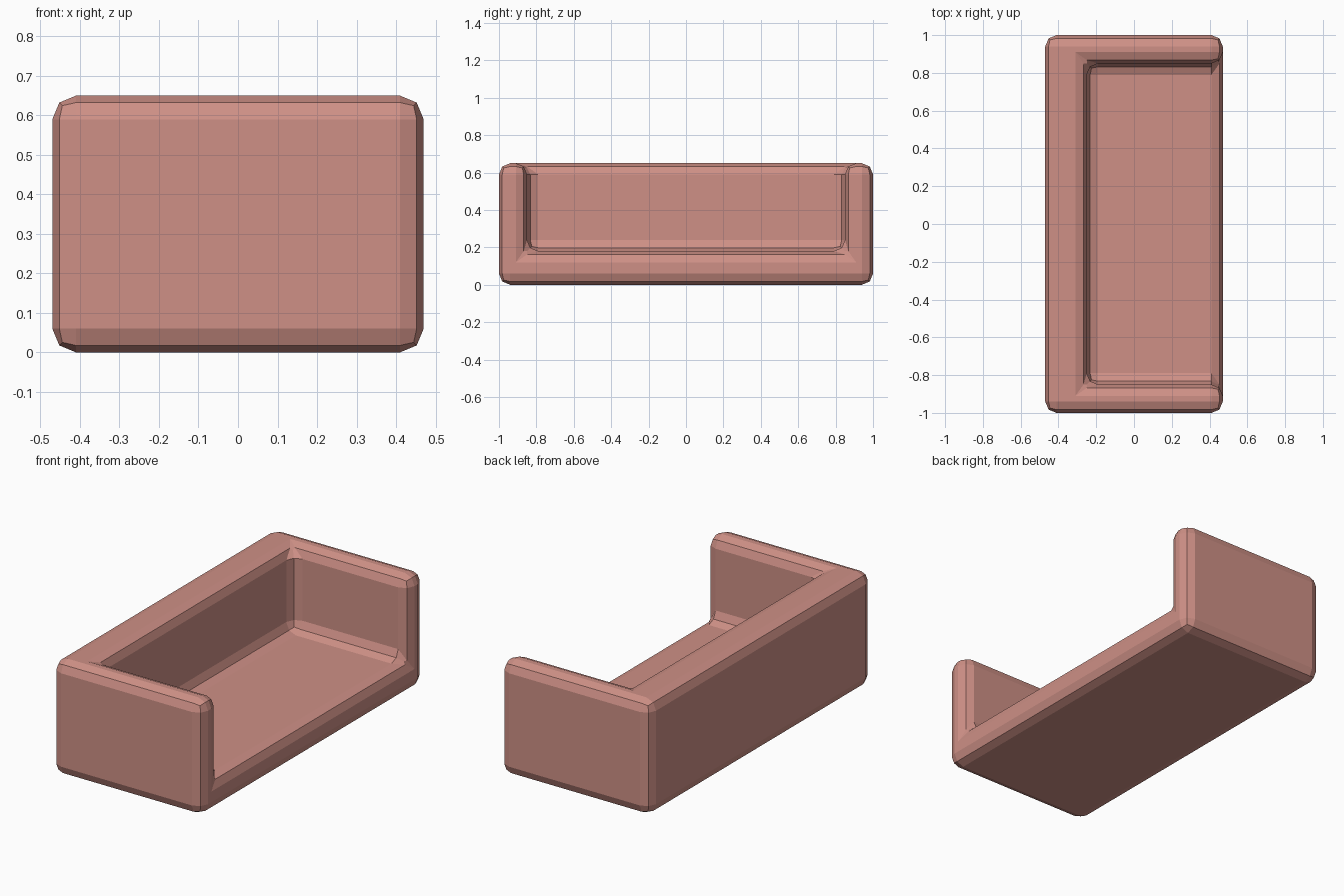
import bpy

if "Cube" in bpy.data.objects:
    bpy.data.objects.remove(bpy.data.objects["Cube"])


def box(name, lo, hi):
    """Axis-aligned box between two corners."""
    bpy.ops.mesh.primitive_cube_add(size=1)
    ob = bpy.context.object
    ob.name = name
    ob.location = [(a + b) / 2 for a, b in zip(lo, hi)]
    ob.scale = [b - a for a, b in zip(lo, hi)]
    bpy.ops.object.transform_apply(location=True, rotation=False, scale=True)
    return ob


# Sofa body: solid block with the seat opening cut out of it
sofa = box("sofa_body", (-0.47, -1.0, 0.0), (0.47, 1.0, 0.65))
cutter = box("seat_cutter", (-0.25, -0.85, 0.18), (0.8, 0.85, 1.0))
cutter.hide_render = True

cut = sofa.modifiers.new("seat_opening", 'BOOLEAN')
cut.operation = 'DIFFERENCE'
cut.solver = 'EXACT'
cut.object = cutter

# Two-step rounding on every edge
bevel = sofa.modifiers.new("rounded_edges", 'BEVEL')
bevel.width = 0.06
bevel.segments = 2
bevel.limit_method = 'ANGLE'

bpy.context.view_layer.objects.active = sofa
for name in ("seat_opening", "rounded_edges"):
    bpy.ops.object.modifier_apply(modifier=name)
bpy.data.objects.remove(cutter)

# Soft red upholstery
mat = bpy.data.materials.new("upholstery")
mat.diffuse_color = (0.62, 0.28, 0.24, 1.0)
mat.use_nodes = True
mat.node_tree.nodes["Principled BSDF"].inputs["Base Color"].default_value = mat.diffuse_color
sofa.data.materials.clear()
sofa.data.materials.append(mat)
